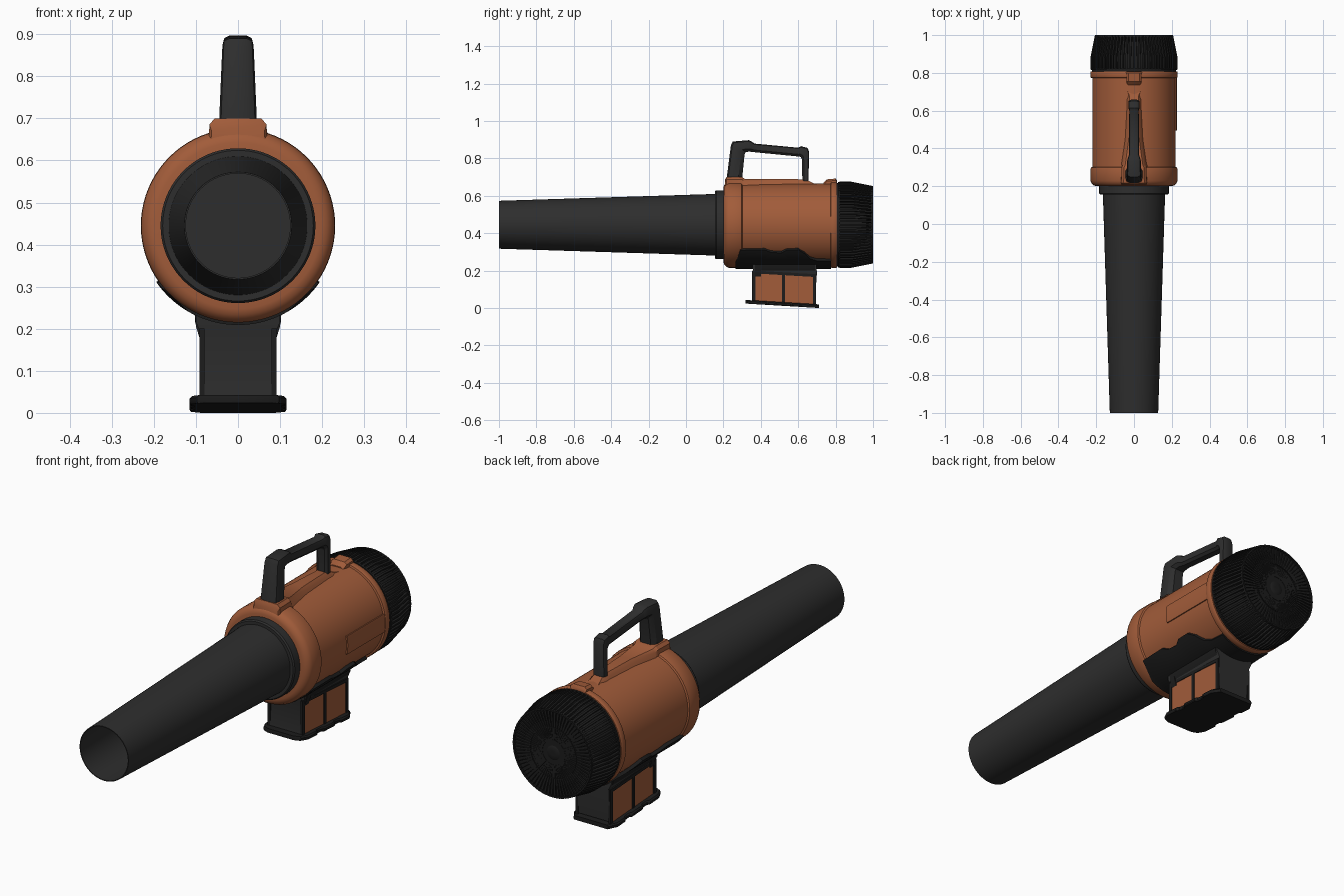
import bpy, bmesh, math
from mathutils import Vector

ZC = 0.445  # height of the barrel axis


def material(name, rgb):
    m = bpy.data.materials.new(name)
    m.diffuse_color = (*rgb, 1)
    return m


ORANGE = material("burnt orange", (0.36, 0.107, 0.042))
GREY = material("dark grey", (0.027, 0.027, 0.027))
BLACK = material("black plastic", (0.012, 0.012, 0.012))


def loft(name, mat, *parts, angle=35):
    """Each part is a list of rings with equal point counts, skinned and capped."""
    bm = bmesh.new()
    for rings in parts:
        vs = [[bm.verts.new(p) for p in ring] for ring in rings]
        n = len(vs[0])
        for a, b in zip(vs, vs[1:]):
            for i in range(n):
                j = (i + 1) % n
                bm.faces.new((a[i], a[j], b[j], b[i]))
        bm.faces.new(vs[0])
        bm.faces.new(vs[-1])
    bmesh.ops.recalc_face_normals(bm, faces=bm.faces)
    me = bpy.data.meshes.new(name)
    bm.to_mesh(me)
    bm.free()
    me.materials.append(mat)
    ob = bpy.data.objects.new(name, me)
    bpy.context.collection.objects.link(ob)
    bpy.ops.object.select_all(action='DESELECT')
    ob.select_set(True)
    bpy.context.view_layer.objects.active = ob
    bpy.ops.object.shade_smooth_by_angle(angle=math.radians(angle))
    return ob


def polar(y, r, a):
    return (r * math.sin(a), y, ZC + r * math.cos(a))


def turned(profile, n=80):
    """Rings around the barrel axis from (y, radius) points."""
    return [[polar(y, r, 2 * math.pi * i / n) for i in range(n)] for y, r in profile]


def hoop(y0, y1, r0, r1):
    return turned([(y0, r0), (y0, r1), (y1, r1), (y1, r0), (y0 + 0.0005, r0)])


def box(x0, x1, y0, y1, z0, z1, tilt=0.0):
    def ring(z):
        return [(x, y, z - tilt * (y - 0.5))
                for x, y in ((x0, y0), (x1, y0), (x1, y1), (x0, y1))]
    return [ring(z0), ring(z1)]


def shell(edges, mid, r0, r1, n=32):
    """Curved plate on the barrel from (y, half angle) stations."""
    rings = []
    for y, h in edges:
        arc = [mid - h + 2 * h * i / n for i in range(n + 1)]
        rings.append([polar(y, r1, a) for a in arc] + [polar(y, r0, a) for a in reversed(arc)])
    return rings


def fins(profile, count, thick):
    """Radial blades from a (y, radius) outline."""
    parts = []
    for k in range(count):
        a = 2 * math.pi * k / count
        out, side = Vector((math.sin(a), 0, math.cos(a))), Vector((math.cos(a), 0, -math.sin(a)))
        parts.append([[Vector((0, y, ZC)) + out * r + side * s for y, r in profile]
                      for s in (-thick / 2, thick / 2)])
    return parts


# Nozzle: long hollow cone and its collar
loft("nozzle_tube", GREY, turned([(0.2, 0.166), (-1, 0.128), (-1, 0.124), (0.14, 0.158)]))
loft("nozzle_collar", GREY, turned([(0.155, 0.164), (0.155, 0.179), (0.162, 0.184), (0.21, 0.184)]))

# Motor housing with rounded front shoulder and rear band
loft("motor_housing", ORANGE, turned([
    (0.2, 0.17), (0.2, 0.198), (0.204, 0.212), (0.214, 0.223), (0.228, 0.23), (0.292, 0.23),
    (0.298, 0.228), (0.302, 0.221), (0.772, 0.221), (0.775, 0.229), (0.779, 0.231),
    (0.803, 0.231), (0.808, 0.228), (0.81, 0.2)]))
loft("housing_seam", BLACK, hoop(0.808, 0.816, 0.2, 0.222))

# Raised side panel on the right only
h = math.asin(0.043 / 0.226)
loft("side_panel", ORANGE, shell([(0.495, h), (0.776, h)], math.pi / 2, 0.215, 0.2275))

# Scalloped saddle under the housing
edge = [(0.265, 0.24), (0.29, 0.308), (0.42, 0.311), (0.455, 0.297), (0.51, 0.294), (0.54, 0.31),
        (0.60, 0.311), (0.635, 0.29), (0.665, 0.262), (0.70, 0.252), (0.775, 0.25)]
loft("lower_saddle", BLACK, shell([(y, math.acos((ZC - z) / 0.236)) for y, z in edge],
                                  math.pi, 0.21, 0.236))

# Handle mount: tapering ridge on top of the housing
ridge = []
for y, w, z in ((0.208, 0.062, 0.685), (0.216, 0.067, 0.7), (0.30, 0.064, 0.7), (0.315, 0.058, 0.69),
                (0.45, 0.04, 0.69), (0.62, 0.032, 0.688), (0.65, 0.034, 0.683),
                (0.68, 0.037, 0.667), (0.77, 0.07, 0.655)):
    b = w + (0.003 if y < 0.31 else 0.022)
    ridge.append([(-b, y, 0.62), (-w - 0.001, y, z - 0.014), (-w + 0.012, y, z),
                  (w - 0.012, y, z), (w + 0.001, y, z - 0.014), (b, y, 0.62)])
loft("handle_mount", ORANGE, ridge)
loft("rear_latch", ORANGE, [
    [(-w, y, 0.64), (-w, y, z - 0.01), (-w + 0.012, y, z), (w - 0.012, y, z), (w, y, z - 0.01), (w, y, 0.64)]
    for y, w, z in ((0.735, 0.034, 0.67), (0.755, 0.04, 0.688), (0.8, 0.042, 0.692), (0.808, 0.04, 0.68))])

# Handle: sections given by outer point, inner point and half width
handle = []
for o, i, w in (((0.217, 0.69), (0.30, 0.69), 0.045), ((0.24, 0.87), (0.313, 0.82), 0.038),
                ((0.25, 0.89), (0.318, 0.833), 0.037), ((0.335, 0.897), (0.335, 0.836), 0.036),
                ((0.352, 0.89), (0.35, 0.835), 0.032), ((0.365, 0.879), (0.365, 0.833), 0.027),
                ((0.60, 0.857), (0.60, 0.81), 0.025), ((0.615, 0.865), (0.612, 0.808), 0.029),
                ((0.65, 0.856), (0.618, 0.80), 0.03), ((0.658, 0.835), (0.62, 0.79), 0.029),
                ((0.655, 0.68), (0.622, 0.68), 0.03)):
    o, i = Vector((0, *o)), Vector((0, *i))
    X = Vector((w, 0, 0))
    handle.append([o.lerp(i, t) + X * s for s, t in (
        (-0.55, 0), (0.55, 0), (0.9, 0.1), (1, 0.3), (1, 0.75), (0.6, 1),
        (-0.6, 1), (-1, 0.75), (-1, 0.3), (-0.9, 0.1))])
loft("handle", GREY, handle)

# Intake grille: core, side ribs, rear blades and hoops
loft("grille_core", BLACK, turned([(0.812, 0.2), (0.812, 0.219), (0.885, 0.22), (0.965, 0.198),
                                   (0.975, 0.18), (0.975, 0.03)]))
loft("grille_ribs", BLACK, *fins([(0.814, 0.21), (0.814, 0.226), (0.82, 0.23), (0.885, 0.23),
                                  (0.999, 0.207), (0.985, 0.19), (0.95, 0.19), (0.885, 0.21)], 72, 0.009))
loft("grille_blades", BLACK, *fins([(0.97, 0.045), (0.99, 0.045), (0.998, 0.2), (0.97, 0.2)], 72, 0.0035))
loft("grille_hoops", BLACK, hoop(0.99, 1.0, 0.199, 0.206), hoop(0.97, 0.995, 0.118, 0.122),
     hoop(0.97, 0.992, 0.056, 0.062),
     turned([(0.97, 0.034), (0.99, 0.034), (0.994, 0.028), (0.994, 0.01)], 40))
loft("grille_front_band", BLACK, hoop(0.814, 0.824, 0.2, 0.228))

# Battery: neck flared at the top, leaning slightly forward
loft("battery_neck", GREY, [[(-w, y0, z), (w, y0, z), (w, y1, z), (-w, y1, z)] for w, y0, y1, z in (
    (0.1, 0.355, 0.698, 0.26), (0.1, 0.355, 0.698, 0.215), (0.086, 0.365, 0.7, 0.185),
    (0.085, 0.352, 0.688, 0.025))])
for name, s in (("right", 1), ("left", -1)):
    # Orange side plates framed by dark bars, and angled brackets above
    loft("battery_plates_" + name, ORANGE, *[
        box(s * 0.08, s * 0.0885, a, b, 0.03, 0.178, 0.06) for a, b in ((0.372, 0.512), (0.528, 0.678))])
    loft("battery_bars_" + name, BLACK, *[
        box(s * 0.08, s * 0.092, a, b, c, d, 0.06) for a, b, c, d in (
            (0.352, 0.37, 0.03, 0.19), (0.512, 0.528, 0.03, 0.19),
            (0.678, 0.694, 0.03, 0.19), (0.355, 0.695, 0.177, 0.192))])
    loft("battery_bracket_" + name, BLACK, [
        [(s * 0.08, y, 0.26), (s * 0.104, y, 0.255), (s * 0.1, y, 0.205), (s * 0.087, y, 0.165)]
        for y in (0.37, 0.40)], [
        [(s * 0.08, y, 0.26), (s * 0.104, y, 0.255), (s * 0.102, y, 0.215), (s * 0.087, y, 0.19)]
        for y in (0.40, 0.69)])

# Battery foot: notched plate
half = [(0.07, 0.318), (0.098, 0.33), (0.115, 0.365), (0.115, 0.43), (0.106, 0.44), (0.106, 0.475),
        (0.115, 0.485), (0.115, 0.56), (0.106, 0.57), (0.106, 0.605), (0.115, 0.615),
        (0.115, 0.67), (0.09, 0.71)]
outline = half + [(-x, y) for x, y in reversed(half)]
loft("battery_foot", BLACK, [[(x * k, y, z - 0.06 * (y - 0.5)) for x, y in outline]
                             for k, z in ((0.97, 0.0126), (1, 0.017), (1, 0.026), (0.95, 0.032))])
